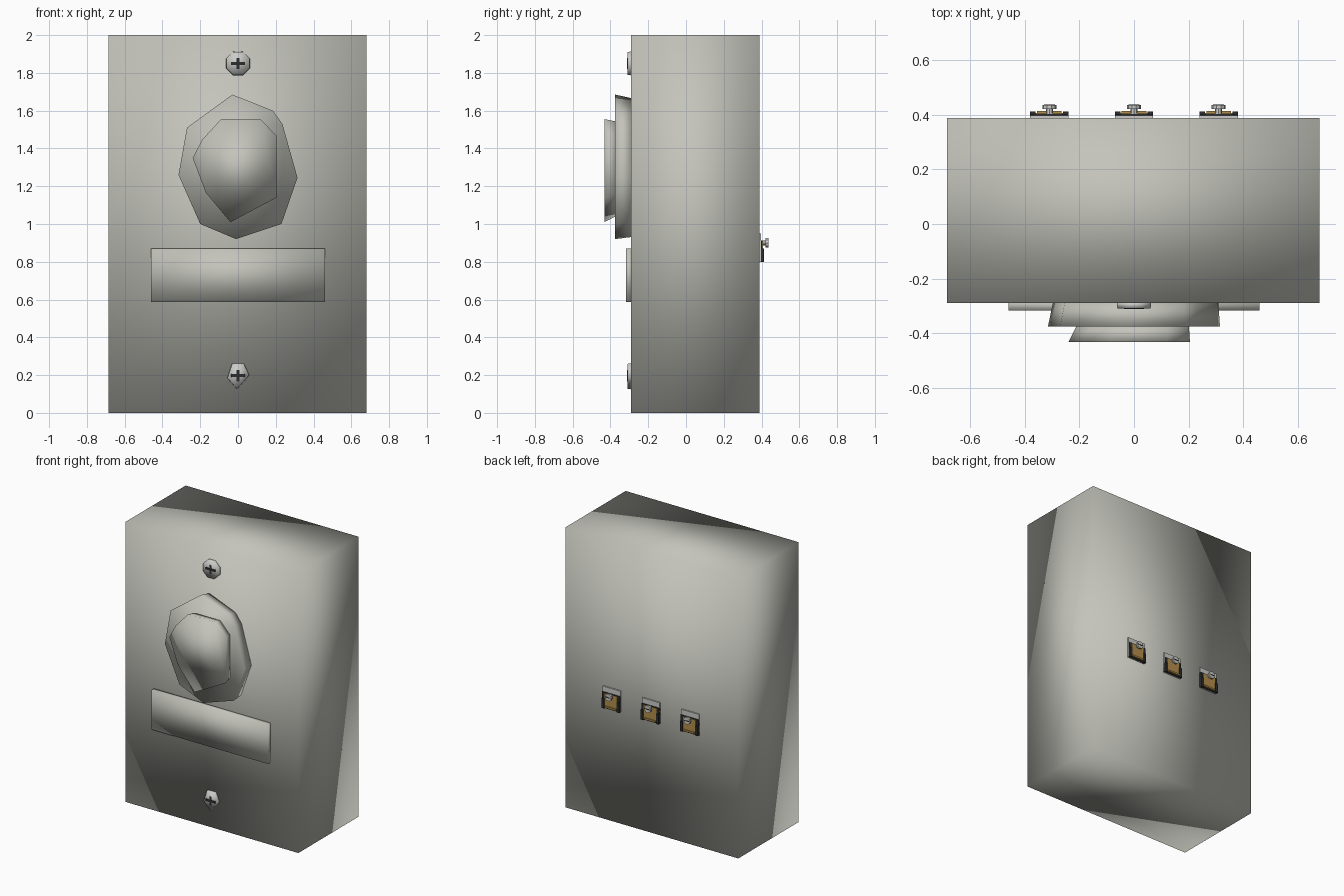
import bpy, bmesh
from math import cos, sin, tau

if "Cube" in bpy.data.objects:
    bpy.data.objects.remove(bpy.data.objects["Cube"], do_unlink=True)


def material(name, r, g, b):
    m = bpy.data.materials.new(name)
    m.use_nodes = True
    m.diffuse_color = (r, g, b, 1)
    m.node_tree.nodes["Principled BSDF"].inputs["Base Color"].default_value = (r, g, b, 1)
    return m


GREY = material("warm grey", .55, .55, .5)
STEEL = material("steel", .6, .6, .58)
DARK = material("dark", .025, .025, .025)
BRASS = material("brass", .45, .27, .07)


def finish(name, bm, mat, smooth):
    bmesh.ops.recalc_face_normals(bm, faces=bm.faces)
    for f in bm.faces:
        f.smooth = smooth
    mesh = bpy.data.meshes.new(name)
    bm.to_mesh(mesh)
    bm.free()
    mesh.materials.append(mat)
    ob = bpy.data.objects.new(name, mesh)
    bpy.context.collection.objects.link(ob)
    return ob


def box(name, x, y, z, mat, smooth=False):
    """Box spanning the given (low, high) ranges."""
    bm = bmesh.new()
    bmesh.ops.create_cube(bm, size=1)
    for v in bm.verts:
        v.co = [r[0] if c < 0 else r[1] for c, r in zip(v.co, (x, y, z))]
    return finish(name, bm, mat, smooth)


def prism(name, pts, front, back, mat, pivot=(0, 0), back_scale=1, smooth=True):
    """Outline in x and z, extruded along y, its back scaled about a pivot."""
    bm = bmesh.new()
    px, pz = pivot
    a = [bm.verts.new((x, front, z)) for x, z in pts]
    b = [bm.verts.new((px + (x - px) * back_scale, back, pz + (z - pz) * back_scale))
         for x, z in pts]
    bm.faces.new(a)
    bm.faces.new(b)
    for i in range(len(pts)):
        j = (i + 1) % len(pts)
        bm.faces.new((a[i], a[j], b[j], b[i]))
    return finish(name, bm, mat, smooth)


def ring(x, z, r, n, turn=0.0):
    return [(x + r * cos(tau * (i + turn) / n), z + r * sin(tau * (i + turn) / n))
            for i in range(n)]


# Housing, softly shaded across its corners
box("housing", (-.685, .68), (-.29, .388), (0, 2), GREY, True)

# Faceted button and its surround
surround = [(-.03, 1.685), (.185, 1.6), (.235, 1.53), (.315, 1.245), (.23, 1.0),
            (-.01, .92), (-.2, 1.0), (-.315, 1.26), (-.27, 1.51)]
button = [(-.24, 1.35), (-.19, 1.445), (-.09, 1.555), (.12, 1.555), (.205, 1.465),
          (.205, 1.14), (-.04, 1.01), (-.17, 1.165)]
prism("button_surround", surround, -.375, -.285, GREY, (.15, 1.2), .96)
prism("button", button, -.432, -.37, GREY, (.15, 1.4), .92)

# Name plate
box("name_plate", (-.46, .46), (-.317, -.285), (.587, .87), GREY, True)

# Face screws with cross slots
low_screw = [(-.03, .26), (.03, .26), (.058, .2), (-.005, .127), (-.055, .185)]
for name, pts, z in (("upper", ring(0, 1.85, .066, 8, .5), 1.85),
                     ("lower", low_screw, .197)):
    prism(name + "_screw", pts, -.309, -.285, STEEL, (0, z), 1.04)
    for part, w, h in (("slot_across", .037, .008), ("slot_upright", .008, .03)):
        box(f"{name}_{part}", (-w, w), (-.312, -.305), (z - h, z + h), DARK)

# Three wiring terminals on the back
for side, x in (("right", -.31), ("middle", 0), ("left", .31)):
    box(side + "_terminal_plate", (x - .07, x + .07), (.385, .397), (.8, .95), STEEL)
    box(side + "_terminal_block", (x - .07, x + .07), (.39, .403), (.8, .913), DARK)
    box(side + "_terminal_contact", (x - .05, x + .05), (.39, .407), (.815, .908), BRASS)
    box(side + "_terminal_lip", (x - .045, x + .045), (.39, .414), (.808, .82), BRASS)
    for edge in (-1, 1):
        cx = x + edge * .06
        box(side + "_terminal_cheek", (cx - .01, cx + .01), (.39, .412), (.8, .87), DARK)
    prism(side + "_terminal_shank", ring(x, .9, .013, 8), .424, .4, STEEL, smooth=False)
    prism(side + "_terminal_screw", ring(x, .9, .026, 10), .436, .422, STEEL, smooth=False)
    box(side + "_terminal_slot", (x - .02, x + .02), (.43, .4375), (.897, .903), DARK)
